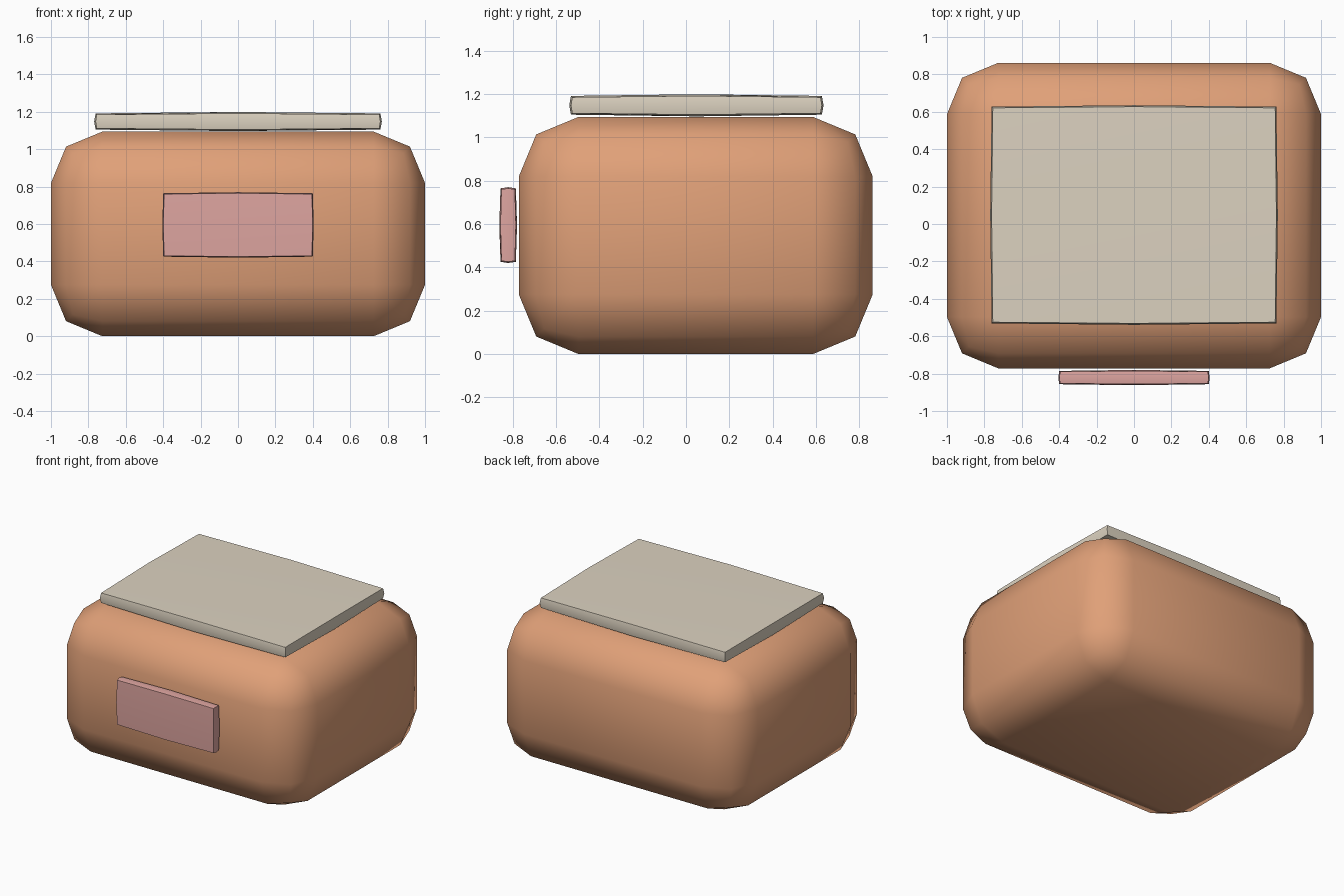
import bpy, bmesh, math
from mathutils import Vector

if "Cube" in bpy.data.objects:
    bpy.data.objects.remove(bpy.data.objects["Cube"])


def material(name, rgb):
    m = bpy.data.materials.new(name)
    m.diffuse_color = (*rgb, 1)
    m.use_nodes = True
    m.node_tree.nodes["Principled BSDF"].inputs["Base Color"].default_value = m.diffuse_color
    return m


def box(name, center, half, mat, bulge=None, angle=60):
    """Box; with bulge it gets a 3x3x3 grid whose face centres puff outward."""
    bm = bmesh.new()
    bmesh.ops.create_cube(bm, size=2)
    if bulge:
        bmesh.ops.subdivide_edges(bm, edges=bm.edges[:], cuts=1, use_grid_fill=True)
    for v in bm.verts:
        middles = sum(abs(c) < 0.01 for c in v.co)
        puff = (bulge or 0) * (0, 0.45, 1)[middles]
        v.co = Vector([c * (h + puff) for c, h in zip(v.co, half)])
    mesh = bpy.data.meshes.new(name)
    bm.to_mesh(mesh)
    bm.free()
    ob = bpy.data.objects.new(name, mesh)
    bpy.context.collection.objects.link(ob)
    ob.location = center
    mesh.materials.append(mat)
    bpy.ops.object.select_all(action='DESELECT')
    ob.select_set(True)
    bpy.context.view_layer.objects.active = ob
    return ob


def smooth(angle):
    bpy.ops.object.shade_smooth_by_angle(angle=math.radians(angle))


clay = material("clay_orange", (0.745, 0.352, 0.188))
cream = material("cream", (0.716, 0.644, 0.527))
pink = material("dusty_pink", (0.730, 0.376, 0.352))

# Rounded body
body = box("body", (0, 0.045, 0.547), (1.0, 0.817, 0.547), clay)
bev = body.modifiers.new("rounding", 'BEVEL')
bev.width = 0.275
bev.segments = 2
bev.limit_method = 'NONE'
bpy.ops.object.modifier_apply(modifier=bev.name)
smooth(60)

# Slightly puffed lid slab
box("lid", (0, 0.048, 1.148), (0.755, 0.573, 0.037), cream, 0.014)
smooth(40)

# Front plate
box("front_plate", (0, -0.821, 0.595), (0.395, 0.031, 0.165), pink, 0.010)
smooth(40)
